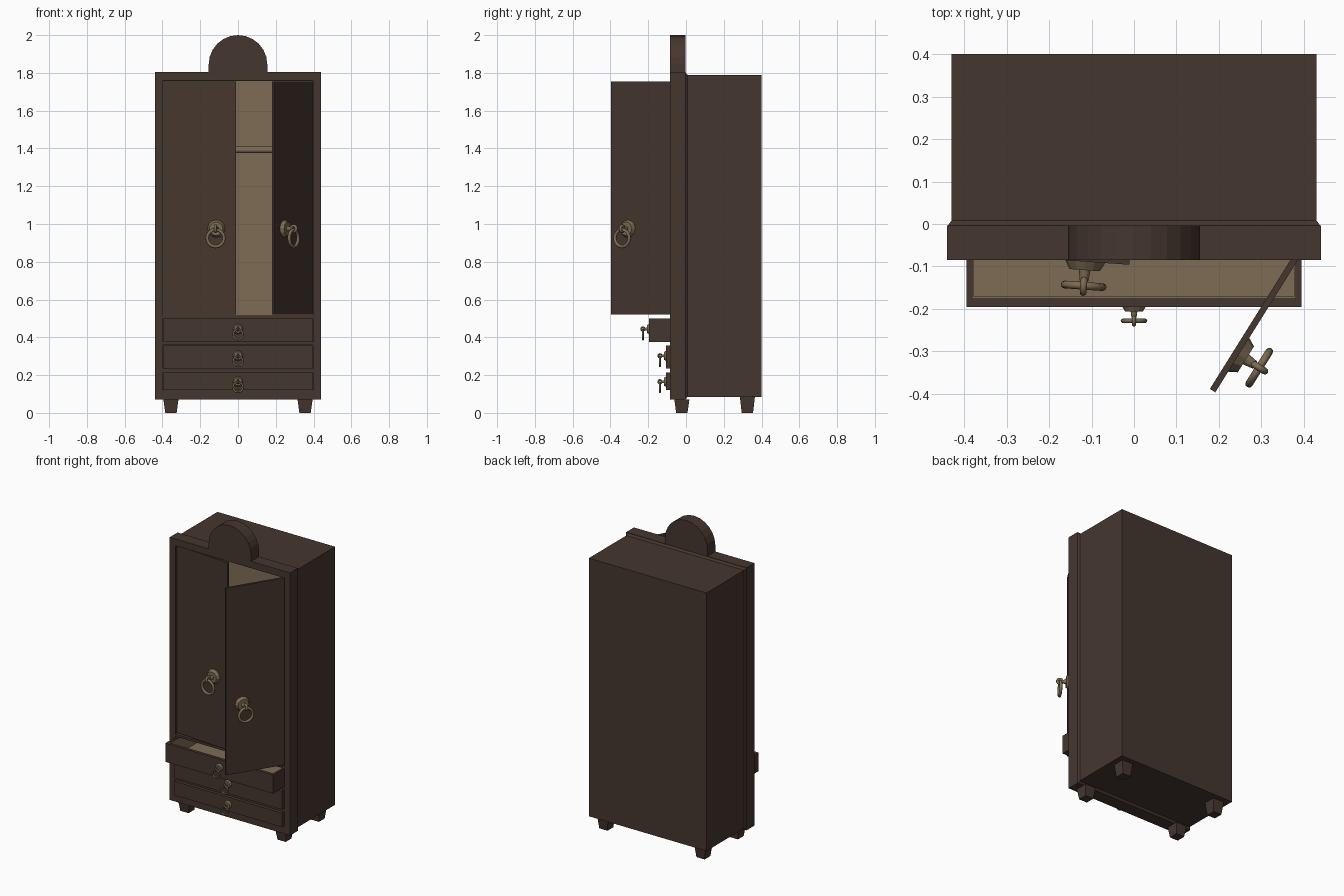
import bpy, bmesh, math
from mathutils import Matrix, Vector

cube = bpy.data.objects.get("Cube")
if cube:
    bpy.data.objects.remove(cube, do_unlink=True)


def material(name, rgb):
    m = bpy.data.materials.new(name)
    m.use_nodes = True
    col = (*rgb, 1)
    m.diffuse_color = col
    bsdf = m.node_tree.nodes["Principled BSDF"]
    bsdf.inputs["Base Color"].default_value = col
    bsdf.inputs["Roughness"].default_value = 0.8
    return m


WOOD = material("dark wood", (0.06, 0.037, 0.028))
LINING = material("pale wood lining", (0.21, 0.15, 0.092))
BRASS = material("aged brass", (0.2, 0.148, 0.085))


def finish(name, bm, mat, matrix=Matrix()):
    bmesh.ops.recalc_face_normals(bm, faces=bm.faces)
    me = bpy.data.meshes.new(name)
    bm.to_mesh(me)
    bm.free()
    me.materials.append(mat)
    ob = bpy.data.objects.new(name, me)
    ob.matrix_world = matrix
    bpy.context.collection.objects.link(ob)
    return ob


def box(name, x, y, z, mat=WOOD, matrix=Matrix()):
    """Box given by its (low, high) range on each axis."""
    bm = bmesh.new()
    bmesh.ops.create_cube(bm, size=1)
    for v in bm.verts:
        v.co = Vector([(r[0] + r[1]) / 2 + c * (r[1] - r[0])
                       for r, c in zip((x, y, z), v.co)])
    return finish(name, bm, mat, matrix)


def loft(name, rings, mat, caps=True):
    """Skin between rings that have the same number of points."""
    bm = bmesh.new()
    loops = [[bm.verts.new(p) for p in ring] for ring in rings]
    n = len(loops[0])
    for a, b in zip(loops, loops[1:]):
        for i in range(n):
            j = (i + 1) % n
            bm.faces.new((a[i], a[j], b[j], b[i]))
    if caps:
        bm.faces.new(loops[0])
        bm.faces.new(loops[-1])
    return finish(name, bm, mat)


def cone(name, r1, r2, y1, y2, matrix):
    """Round bar along y from y1 (radius r1) out to y2 (radius r2)."""
    bm = bmesh.new()
    bmesh.ops.create_cone(bm, cap_ends=True, segments=12, radius1=r1,
                          radius2=r2, depth=abs(y2 - y1))
    place = Matrix.Translation((0, (y1 + y2) / 2, 0)) @ Matrix.Rotation(math.pi / 2, 4, 'X')
    bm.transform(place)
    return finish(name, bm, BRASS, matrix)


def torus(name, major, minor, matrix):
    bpy.ops.mesh.primitive_torus_add(major_radius=major, minor_radius=minor,
                                     major_segments=16, minor_segments=8)
    ob = bpy.context.object
    bpy.ops.object.shade_smooth_by_angle(angle=math.radians(50))
    ob.name = name
    ob.data.materials.append(BRASS)
    ob.matrix_world = matrix


def ring_pull(name, matrix, scale=1):
    """Rosette, stem, eye and hanging ring, facing -y."""
    m = matrix @ Matrix.Scale(scale, 4)
    cone(name + "_rosette", 0.048, 0.036, 0.002, -0.02, m)
    cone(name + "_stem", 0.014, 0.01, -0.018, -0.045, m)
    eye = Matrix.Translation((0, -0.057, 0)) @ Matrix.Rotation(math.pi / 2, 4, 'Y')
    torus(name + "_eye", 0.016, 0.008, m @ eye)
    ring = Matrix.Translation((0, -0.057, -0.05)) @ Matrix.Rotation(math.pi / 2, 4, 'X')
    torus(name + "_ring", 0.045, 0.009, m @ ring)


SIDES = (("right", -1), ("left", 1))


def span(s, a, b):
    return tuple(sorted((s * a, s * b)))


# Carcass boards and pale lining of the hanging space
box("back_panel", (-0.43, 0.43), (0.38, 0.4), (0.085, 1.79))
box("top_panel", (-0.43, 0.43), (0.005, 0.38), (1.765, 1.79))
box("bottom_panel", (-0.43, 0.43), (0.005, 0.38), (0.085, 0.11))
box("cupboard_floor", (-0.4, 0.4), (-0.003, 0.38), (0.503, 0.516), LINING)
box("ceiling_lining", (-0.4, 0.4), (-0.003, 0.38), (1.757, 1.766), LINING)
box("back_lining", (-0.4, 0.4), (0.373, 0.381), (0.51, 1.76), LINING)
for side, s in SIDES:
    box(side + "_side_panel", span(s, 0.4, 0.43), (0.005, 0.38), (0.11, 1.765))
    box(side + "_lining", span(s, 0.396, 0.402), (-0.003, 0.38), (0.51, 1.76), LINING)

# Hanging rail
rail = cone("hanging_rail", 0.017, 0.017, 0.4, -0.4,
            Matrix.Translation((0, 0.19, 1.392)) @ Matrix.Rotation(math.pi / 2, 4, 'Z'))
rail.data.materials[0] = LINING

# Front frame: posts, rails and the bevelled strip behind
FRONT = (-0.085, -0.003)
for side, s in SIDES:
    box(side + "_post", span(s, 0.398, 0.44), FRONT, (0.07, 1.805))
for i, z in enumerate(((0.07, 0.12), (0.215, 0.235), (0.36, 0.375),
                       (0.5, 0.515), (1.76, 1.805))):
    box(f"frame_rail_{i}", (-0.398, 0.398), FRONT, z)


def rect(y, w, low, high):
    return [(-w, y, low), (w, y, low), (w, y, high), (-w, y, high)]


loft("frame_bevel", [rect(-0.003, 0.438, 0.072, 1.803),
                     rect(0.008, 0.43, 0.085, 1.79)], WOOD, caps=False)

# Arched crest
arch = [(0.155, 1.8)]
for k in range(13):
    t = math.pi * k / 12
    arch.append((0.155 * math.cos(t), 1.845 + 0.155 * math.sin(t)))
arch.append((-0.155, 1.8))
loft("crest", [[(x, y, z) for x, z in arch] for y in FRONT], WOOD)

# Tapered feet
for side, s in SIDES:
    for place, yc, top in (("front", -0.022, 0.072), ("back", 0.325, 0.087)):
        rings = [[(s * 0.355 + a * h, yc + b * h, z)
                  for a, b in ((-1, -1), (1, -1), (1, 1), (-1, 1))]
                 for h, z in ((0.03, 0), (0.04, top))]
        loft(f"{side}_{place}_foot", rings, WOOD)

# Doors: one just ajar, one swung open
for side, s, angle in (("right", -1, -4), ("left", 1, 58)):
    hinge = Matrix.Translation((s * 0.396, -0.069, 0)) @ Matrix.Rotation(math.radians(angle), 4, 'Z')
    box(side + "_door", span(-s, 0, 0.386), (0, 0.015), (0.52, 1.755), WOOD, hinge)
    ring_pull(side + "_door_pull", hinge @ Matrix.Translation((-s * 0.282, 0, 0.975)))

# Open top drawer
DEPTH = (-0.175, 0.3)
box("top_drawer_front", (-0.394, 0.394), (-0.195, -0.175), (0.376, 0.499))
box("top_drawer_lining", (-0.379, 0.379), (-0.179, -0.171), (0.38, 0.494), LINING)
box("top_drawer_floor", (-0.38, 0.38), DEPTH, (0.383, 0.39), LINING)
box("top_drawer_base", (-0.394, 0.394), DEPTH, (0.376, 0.384))
box("top_drawer_back", (-0.38, 0.38), (0.285, 0.3), (0.384, 0.499), LINING)
for side, s in SIDES:
    box(side + "_drawer_wall", span(s, 0.38, 0.394), DEPTH, (0.384, 0.499))
    box(side + "_drawer_lining", span(s, 0.377, 0.381), DEPTH, (0.384, 0.494), LINING)

# Closed drawers
box("middle_drawer", (-0.394, 0.394), (-0.105, 0.3), (0.236, 0.358))
box("bottom_drawer", (-0.394, 0.394), (-0.105, 0.3), (0.121, 0.214))

# Drawer pulls
for name, y, z in (("top", -0.195, 0.444), ("middle", -0.105, 0.302), ("bottom", -0.105, 0.165)):
    ring_pull(name + "_drawer_pull", Matrix.Translation((0, y, z)), 0.58)
